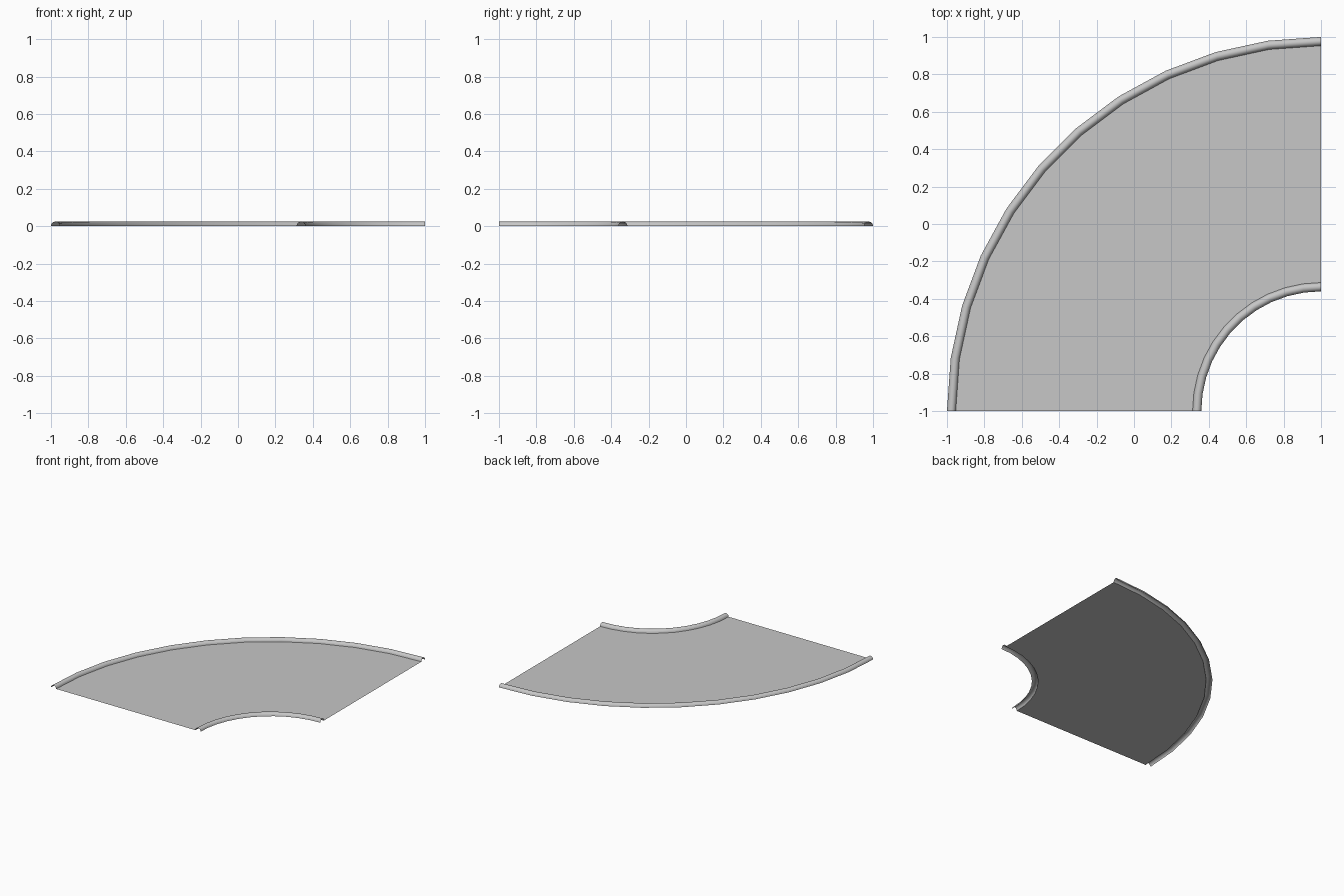
import bpy
import bmesh
from math import cos, sin, pi, radians

cube = bpy.data.objects.get("Cube")
if cube:
    bpy.data.objects.remove(cube, do_unlink=True)

SEGMENTS = 11          # steps round the quarter turn
CENTRE = (1.0, -1.0)   # centre of the bend
OUTER, INNER = 2.0, 0.64
WIDTH, HEIGHT = 0.047, 0.025

grey = bpy.data.materials.new("light grey")
grey.use_nodes = True
colour = (0.57, 0.57, 0.57, 1)
grey.diffuse_color = colour
grey.node_tree.nodes["Principled BSDF"].inputs["Base Color"].default_value = colour


def sweep(name, profile):
    """Sweep (radius, height) points through the quarter turn."""
    bm = bmesh.new()
    rows = []
    for i in range(SEGMENTS + 1):
        a = pi / 2 + pi / 2 * i / SEGMENTS
        rows.append([bm.verts.new((CENTRE[0] + r * cos(a), CENTRE[1] + r * sin(a), z))
                     for r, z in profile])
    for row, after in zip(rows, rows[1:]):
        for j in range(len(profile) - 1):
            bm.faces.new((row[j], after[j], after[j + 1], row[j + 1]))
    # Profiles run from large to small radius, so faces point up
    bm.normal_update()
    if sum(f.normal.z for f in bm.faces) < 0:
        bmesh.ops.reverse_faces(bm, faces=bm.faces[:])
    mesh = bpy.data.meshes.new(name)
    bm.to_mesh(mesh)
    bm.free()
    mesh.materials.append(grey)
    obj = bpy.data.objects.new(name, mesh)
    bpy.context.collection.objects.link(obj)
    bpy.ops.object.select_all(action="DESELECT")
    obj.select_set(True)
    bpy.context.view_layer.objects.active = obj
    bpy.ops.object.shade_smooth_by_angle(angle=radians(50))


def half_round(radius):
    """Half-round kerb profile whose outer foot is at the given radius."""
    mid = radius - WIDTH / 2
    return [(mid + WIDTH / 2 * cos(pi * k / 8), HEIGHT * sin(pi * k / 8))
            for k in range(9)]


# Flat bend surface between the kerbs
sweep("floor", [(OUTER - WIDTH, 0), (INNER + WIDTH, 0)])

# Rounded, open-ended kerbs
sweep("outer_kerb", half_round(OUTER))
sweep("inner_kerb", half_round(INNER + WIDTH))
